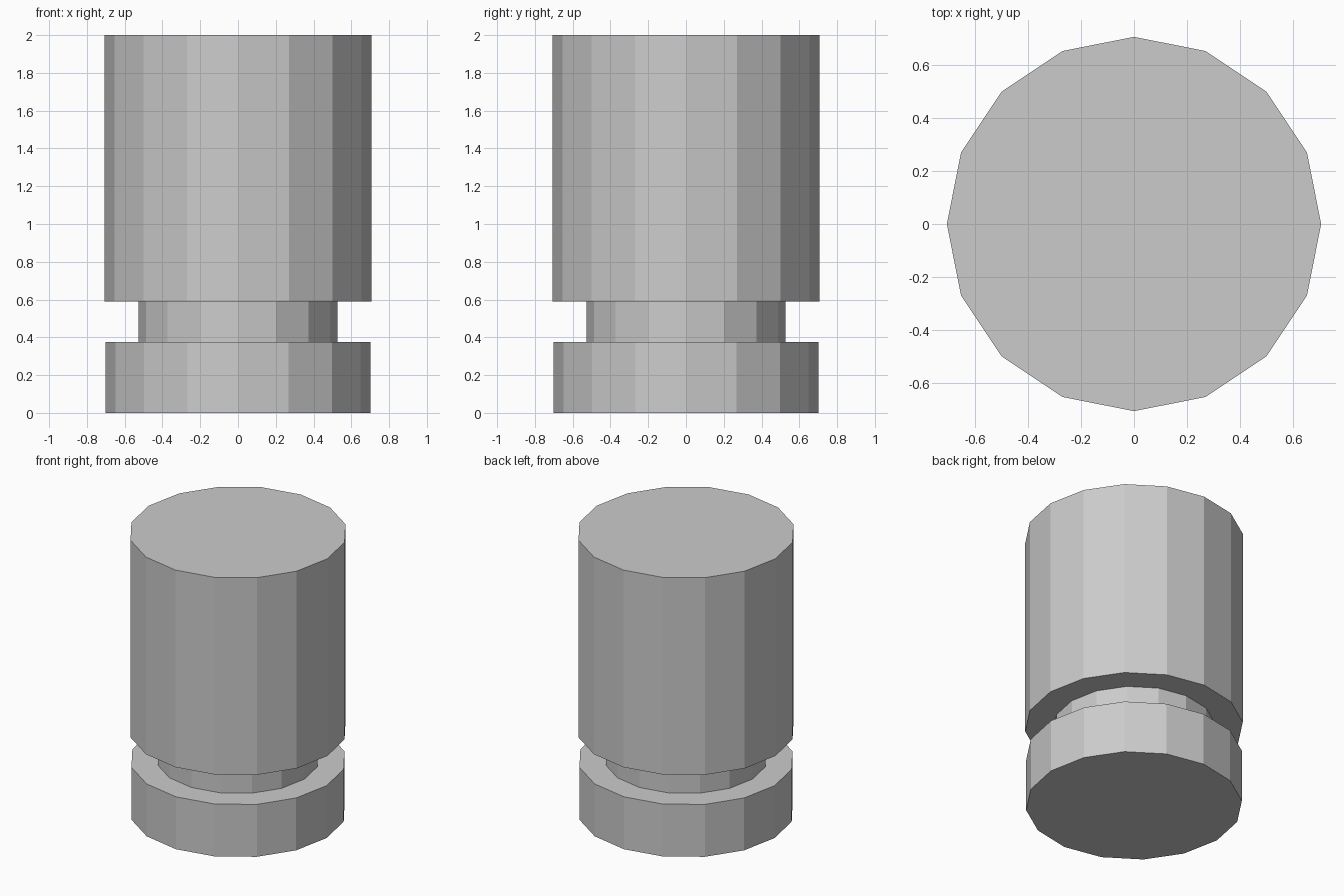
import bpy, bmesh
from math import cos, sin, tau

if "Cube" in bpy.data.objects:
    bpy.data.objects.remove(bpy.data.objects["Cube"])

SIDES = 16

# Profile (radius, height): base disc, recessed neck, tall upper cylinder
PROFILE = [(0.702, 0), (0.702, 0.375), (0.527, 0.375),
           (0.527, 0.589), (0.708, 0.589), (0.708, 2.0)]


def lathe(name, profile, sides):
    bm = bmesh.new()
    rings = [[bm.verts.new((r * cos(tau * i / sides), r * sin(tau * i / sides), z))
              for i in range(sides)] for r, z in profile]
    for low, high in zip(rings, rings[1:]):
        for i in range(sides):
            j = (i + 1) % sides
            bm.faces.new((low[i], low[j], high[j], high[i]))
    # Flat end caps
    bm.faces.new(rings[0][::-1])
    bm.faces.new(rings[-1])
    mesh = bpy.data.meshes.new(name)
    bm.to_mesh(mesh)
    bm.free()
    obj = bpy.data.objects.new(name, mesh)
    bpy.context.collection.objects.link(obj)
    return obj


# One closed flat-shaded body
lathe("grooved_cylinder", PROFILE, SIDES)
